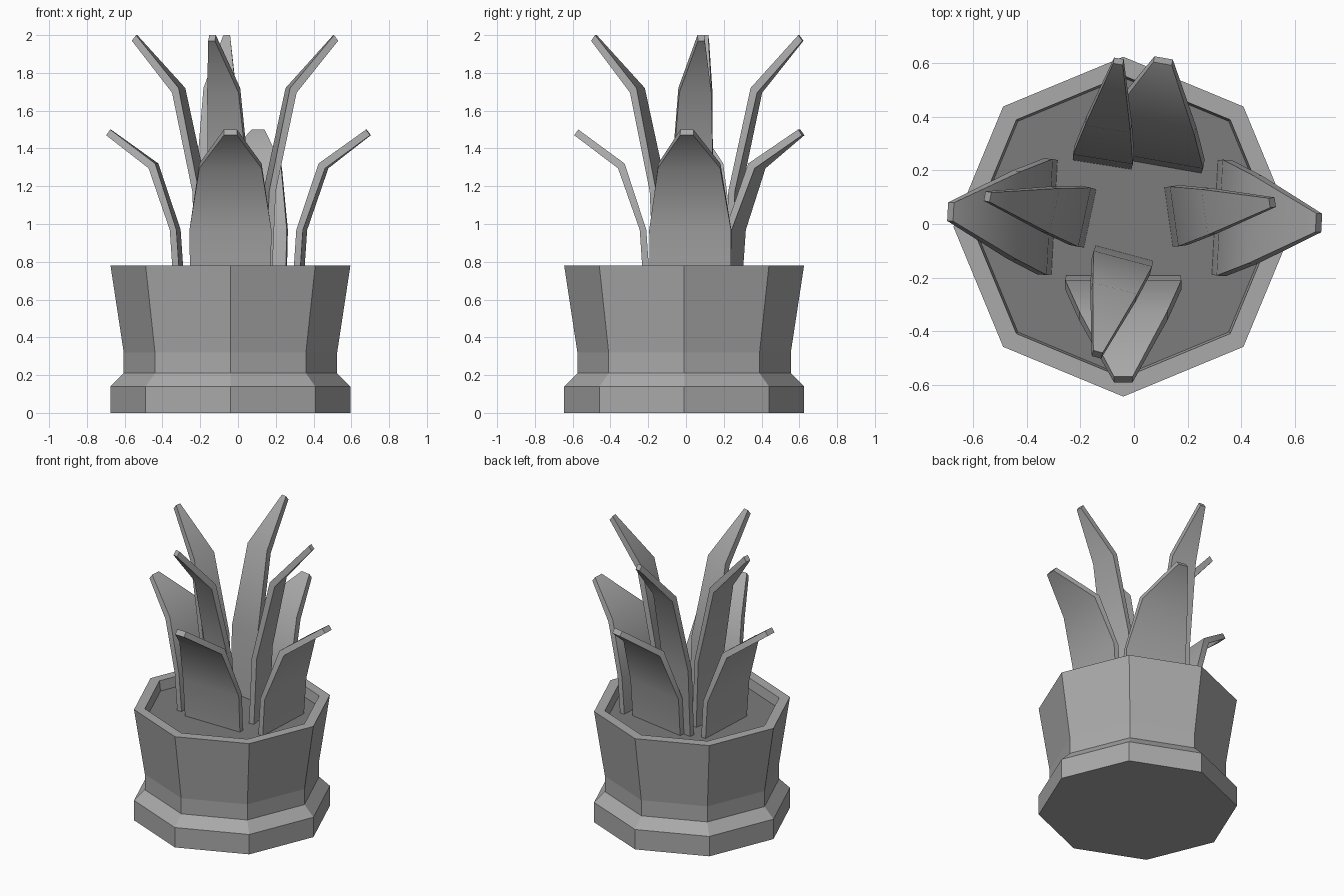
import bpy
import bmesh
import math
from mathutils import Matrix, Vector

cube = bpy.data.objects.get("Cube")
if cube:
    bpy.data.objects.remove(cube, do_unlink=True)


def make_material(name, value):
    mat = bpy.data.materials.new(name)
    mat.use_nodes = True
    colour = (value, value, value, 1)
    mat.diffuse_color = colour
    mat.node_tree.nodes["Principled BSDF"].inputs["Base Color"].default_value = colour
    return mat


def make_object(name, bm, mat):
    bmesh.ops.recalc_face_normals(bm, faces=bm.faces)
    mesh = bpy.data.meshes.new(name)
    bm.to_mesh(mesh)
    bm.free()
    mesh.materials.append(mat)
    obj = bpy.data.objects.new(name, mesh)
    bpy.context.collection.objects.link(obj)
    return obj


light_grey = make_material("light grey", 0.4)
soil_grey = make_material("soil grey", 0.2)

POT_CENTRE = Vector((-0.04, -0.01, 0))
SIDES = 8


def ring(bm, radius, z):
    angles = [math.tau * i / SIDES for i in range(SIDES)]
    return [bm.verts.new(POT_CENTRE + Vector((radius * math.cos(a), radius * math.sin(a), z)))
            for a in angles]


def bridge(bm, lower, upper):
    n = len(lower)
    for i in range(n):
        j = (i + 1) % n
        bm.faces.new((lower[i], lower[j], upper[j], upper[i]))


# Octagonal pot: foot, waist, flared wall, rim and inner wall
pot_profile = [(0.635, 0), (0.635, 0.14), (0.565, 0.21), (0.565, 0.32),
               (0.635, 0.78), (0.565, 0.78), (0.555, 0.69)]
bm = bmesh.new()
rings = [ring(bm, r, z) for r, z in pot_profile]
for lower, upper in zip(rings, rings[1:]):
    bridge(bm, lower, upper)
bm.faces.new(rings[0])
bm.faces.new(rings[-1])
make_object("pot", bm, light_grey)

# Soil inside the rim
bm = bmesh.new()
bottom, top = ring(bm, 0.552, 0.66), ring(bm, 0.557, 0.71)
bridge(bm, bottom, top)
bm.faces.new(bottom)
bm.faces.new(top)
make_object("soil", bm, soil_grey)

# Leaf outline: height fraction, outward bend, width fraction, drop of outer face
LEAF_BASE = 0.6
LEAF_STEPS = [(0, 0, 0.98, 0), (0.41, 0.025, 1, 0), (0.8, 0.14, 0.76, 0.025), (1, 0.385, 0.16, 0.03)]
THICKNESS = [0.035, 0.035, 0.035, 0.022]


def make_leaf(name, x, y, yaw, height, half_width):
    bm = bmesh.new()
    sections = []
    for (frac, bend, width, drop), thick in zip(LEAF_STEPS, THICKNESS):
        z = LEAF_BASE + frac * height
        w = width * half_width
        corners = [(bend, -w, z), (bend + thick, -w, z - drop),
                   (bend + thick, w, z - drop), (bend, w, z)]
        sections.append([bm.verts.new(c) for c in corners])
    for lower, upper in zip(sections, sections[1:]):
        bridge(bm, lower, upper)
    bm.faces.new(sections[0])
    bm.faces.new(sections[-1])
    bm.transform(Matrix.Translation((x, y, 0)) @ Matrix.Rotation(math.radians(yaw), 4, "Z"))
    obj = make_object(name, bm, light_grey)
    bpy.ops.object.select_all(action="DESELECT")
    obj.select_set(True)
    bpy.context.view_layer.objects.active = obj
    bpy.ops.object.shade_smooth_by_angle(angle=math.radians(40))


# Broad short leaves around the outside
for name, x, y, yaw in [("left", 0.295, 0.025, -3), ("right", -0.29, 0.025, 177),
                        ("front", -0.04, -0.185, -90), ("back", 0.04, 0.22, 80)]:
    make_leaf("outer_leaf_" + name, x, y, yaw, 0.9, 0.217)

# Narrow tall leaves in the middle
for name, x, y, yaw in [("left", 0.125, 0.025, 8), ("right", -0.16, 0.02, 168),
                        ("front", -0.035, -0.105, -105), ("back", -0.12, 0.217, 81)]:
    make_leaf("inner_leaf_" + name, x, y, yaw, 1.4, 0.113)
